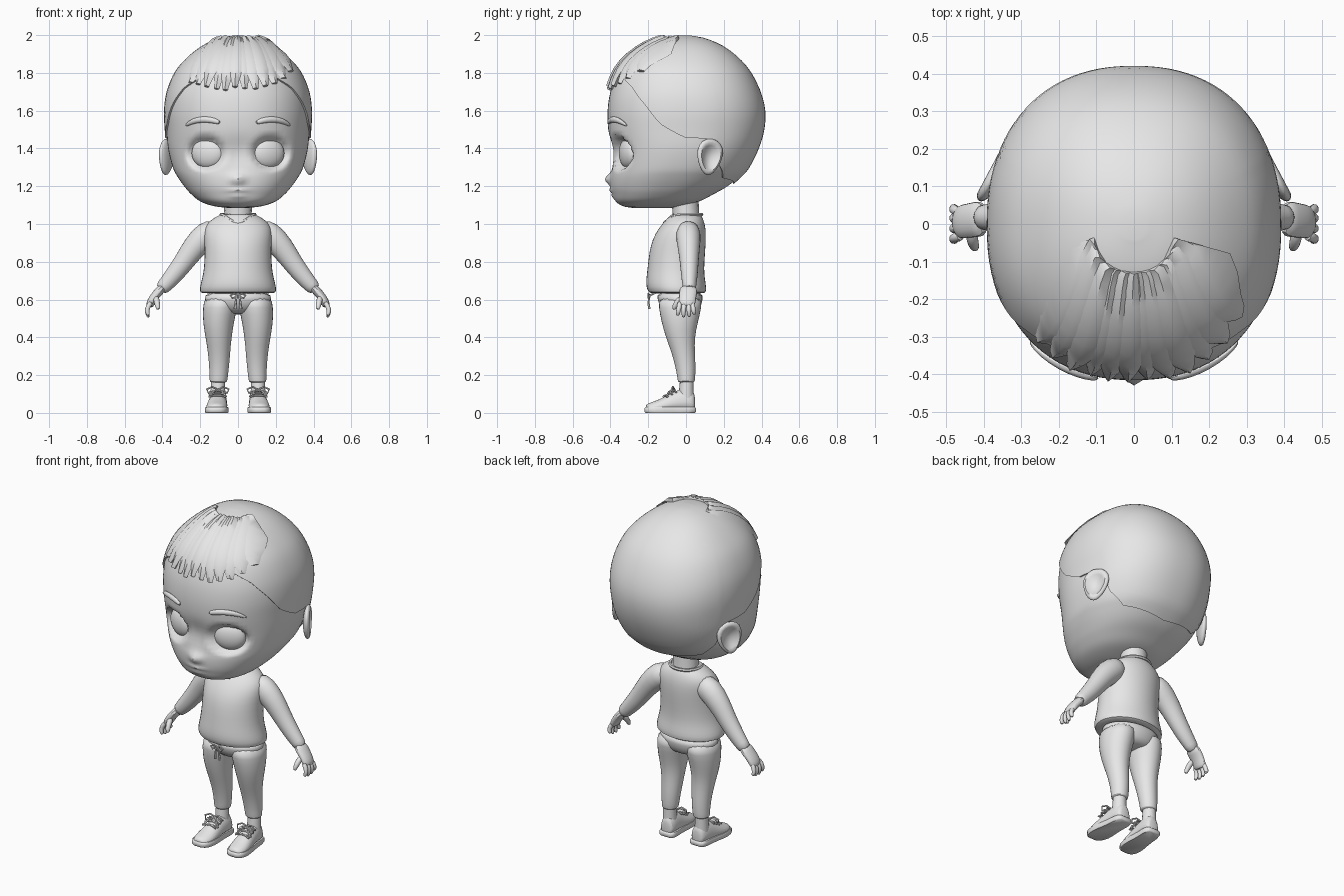
import bpy, bmesh, math
from mathutils import Vector, Matrix

if "Cube" in bpy.data.objects:
    bpy.data.objects.remove(bpy.data.objects["Cube"])

clay = bpy.data.materials.new("plain grey")
clay.diffuse_color = (0.8, 0.8, 0.8, 1)
clay.use_nodes = True
clay.node_tree.nodes["Principled BSDF"].inputs["Base Color"].default_value = clay.diffuse_color


def finish(name, bm, pair=False, sub=0):
    bmesh.ops.recalc_face_normals(bm, faces=bm.faces)
    me = bpy.data.meshes.new(name)
    bm.to_mesh(me)
    bm.free()
    me.materials.append(clay)
    ob = bpy.data.objects.new(name, me)
    bpy.context.collection.objects.link(ob)
    if pair:
        ob.modifiers.new("mirror", 'MIRROR').use_mirror_merge = False
    if sub:
        m = ob.modifiers.new("subdivide", 'SUBSURF')
        m.levels = m.render_levels = sub
    return ob


def loft(name, rings, caps=(True, True), **kw):
    bm = bmesh.new()
    rows = [[bm.verts.new(p) for p in r] for r in rings]
    n = len(rows[0])
    for a, b in zip(rows, rows[1:]):
        for i in range(n):
            bm.faces.new((a[i], a[(i + 1) % n], b[(i + 1) % n], b[i]))
    for use, r in zip(caps, (rows[0], rows[-1])):
        if use:
            bm.faces.new(r)
    return finish(name, bm, **kw)


def stack(name, table, n=16, **kw):
    """Elliptical rings: z, centre x, half width, front y, back y."""
    rings = []
    for z, cx, rx, yf, yb in table:
        rings.append([(cx + rx * math.sin(a), (yf + yb) / 2 + (yb - yf) / 2 * math.cos(a), z)
                      for a in (2 * math.pi * i / n for i in range(n))])
    return loft(name, rings, **kw)


def tube(name, path, radii, n=8, flat=1.0, **kw):
    """Round tube along a path; flat scales the thickness across y."""
    pts = [Vector(p) for p in path]
    rings = []
    for i, p in enumerate(pts):
        t = (pts[min(i + 1, len(pts) - 1)] - pts[max(i - 1, 0)]).normalized()
        u = t.cross(Vector((0, 1, 0))).normalized()
        v = u.cross(t)
        rings.append([p + radii[i] * (u * math.cos(a) + v * flat * math.sin(a))
                      for a in (2 * math.pi * k / n for k in range(n))])
    return loft(name, rings, **kw)


# Head profile: z, half width, front y, back y
HEAD = [(1.085, .05, -.28, -.08), (1.095, .13, -.335, -.03), (1.12, .20, -.372, .07),
        (1.16, .25, -.388, .15), (1.2, .285, -.398, .22), (1.25, .32, -.40, .28),
        (1.3, .345, -.395, .325), (1.4, .37, -.395, .375), (1.5, .378, -.412, .405),
        (1.6, .382, -.415, .41), (1.7, .368, -.40, .385), (1.8, .326, -.362, .335),
        (1.875, .262, -.30, .27), (1.935, .185, -.215, .19), (1.972, .105, -.125, .105),
        (1.987, .03, -.04, .03)]
LAST = len(HEAD) - 1
POW = 2.25


def profile(t):
    i = min(int(t), LAST - 1)
    f = t - i
    p0, p1, p2, p3 = (HEAD[max(0, min(LAST, i + k))] for k in (-1, 0, 1, 2))
    return [b + .5 * f * (c - a + f * (2 * a - 5 * b + 4 * c - d + f * (3 * (b - c) + d - a)))
            for a, b, c, d in zip(p0, p1, p2, p3)]


def level(z):
    lo, hi = 0.0, float(LAST)
    for _ in range(24):
        mid = (lo + hi) / 2
        lo, hi = (mid, hi) if profile(mid)[0] < z else (lo, mid)
    return lo


def head_point(t, ang):
    """Angle 0 is the front, growing toward +x."""
    z, a, yf, yb = profile(t)
    s, c = math.sin(ang), math.cos(ang)
    x = a * math.copysign(abs(s) ** (2 / POW), s)
    y = (yf + yb) / 2 - (yb - yf) / 2 * math.copysign(abs(c) ** (2 / POW), c)
    return Vector((x, y, z))


def lift(p, d):
    return p + (p - Vector((0, 0, 1.55))).normalized() * d


def face_point(x, z, d=0.0):
    _, a, yf, yb = profile(level(z))
    r = min(abs(x) / a, .985)
    y = (yf + yb) / 2 - (yb - yf) / 2 * (1 - r ** POW) ** (1 / POW)
    return lift(Vector((math.copysign(r * a, x), y, z)), d)


def bump(x, z, cx, cz, rx, rz):
    return math.exp(-((x - cx) / rx) ** 2 - ((z - cz) / rz) ** 2)


# Head with eye sockets, nose and lips
rings = []
for j in range(LAST * 4 + 1):
    ring = []
    for i in range(96):
        p = head_point(j / 4, 2 * math.pi * i / 96)
        if p.y < -.1:
            x, z = abs(p.x), p.z
            socket = ((x - .172) / .105) ** 2 + ((z - 1.375) / .095) ** 2
            dy = .055 * max(0, min(1, 1.7 * (1 - socket)))
            dy += .016 * bump(x, z, 0, 1.37, .07, .07)
            dy -= .03 * bump(x, z, 0, 1.237, .032, .028)
            dy -= .012 * bump(x, z, 0, 1.178, .05, .012) + .010 * bump(x, z, 0, 1.148, .04, .012)
            p.y += dy
        ring.append(p)
    rings.append(ring)
loft("head", rings)

# Eyeballs
bm = bmesh.new()
eye = face_point(.172, 1.375)
bmesh.ops.create_uvsphere(bm, u_segments=24, v_segments=14, radius=1, matrix=
    Matrix.Translation(eye + Vector((-.012, .055, 0))) @ Matrix.Rotation(math.radians(20), 4, 'Z')
    @ Matrix.Diagonal((.09, .042, .08, 1)))
finish("eye", bm, pair=True)

# Eyebrows
brow = [(.092, 1.535), (.125, 1.548), (.17, 1.555), (.22, 1.550), (.255, 1.535), (.275, 1.52)]
tube("eyebrow", [face_point(x, z, .004) for x, z in brow],
     [.010, .017, .018, .017, .013, .006], flat=.8, pair=True, sub=1)

# Ears: dished ovals leaning out and back
bm = bmesh.new()
bmesh.ops.create_uvsphere(bm, u_segments=20, v_segments=14, radius=1)
for v in bm.verts:
    r = math.hypot(v.co.x, v.co.y)
    if v.co.z > 0:
        v.co.z -= 1.5 * max(0, 1 - (r / .8) ** 2)
    v.co.x *= 1 + .25 * v.co.y
place = (Matrix.Translation((.378, .125, 1.355)) @ Matrix.Rotation(math.radians(28), 4, 'Z')
         @ Matrix.Rotation(math.radians(90), 4, 'Y') @ Matrix.Rotation(math.radians(90), 4, 'Z'))
bmesh.ops.transform(bm, verts=bm.verts, matrix=place @ Matrix.Rotation(math.radians(-8), 4, 'Z')
                    @ Matrix.Diagonal((.073, .097, .026, 1)))
finish("ear", bm, pair=True)

# Hair cap: rises from a hairline given as (degrees from front, z)
LINE = [(0, 1.78), (30, 1.78), (48, 1.72), (62, 1.63), (74, 1.53), (90, 1.46),
        (112, 1.45), (118, 1.33), (135, 1.25), (180, 1.22)]


def hairline(deg):
    deg = min(deg, 360 - deg)
    for (a, za), (b, zb) in zip(LINE, LINE[1:]):
        if deg <= b:
            return za + (zb - za) * (deg - a) / (b - a)


SEG, ROWS = 96, 26
starts = [level(hairline(360 * i / SEG)) for i in range(SEG)]
rings = []
for j in range(-1, ROWS + 1):
    f = max(j, 0) / ROWS
    rings.append([lift(head_point(s + (LAST - s) * f, 2 * math.pi * i / SEG), -.006 if j < 0 else .010)
                  for i, s in enumerate(starts)])
loft("hair_cap", rings, caps=(False, True))

# Fringe: tapered strands combed forward (root x, tip x, tip z, half width)
STRANDS = [(-.10, -.245, 1.745, .036), (-.085, -.205, 1.735, .036), (-.06, -.160, 1.722, .036),
           (-.045, -.110, 1.712, .034), (-.02, -.065, 1.705, .036), (0, -.015, 1.72, .036),
           (.01, .035, 1.715, .038), (.03, .09, 1.712, .040), (.05, .14, 1.725, .040),
           (.07, .19, 1.74, .042), (.09, .235, 1.765, .040), (.10, .270, 1.80, .036)]
for k, (x0, x1, z1, w) in enumerate(STRANDS):
    rings = []
    up = .004 * (k % 3)
    for i in range(10):
        s = i / 9
        x = x0 + (x1 - x0) * s
        z = z1 + (1.972 - z1) * math.cos(s * math.pi / 2)
        hw = w * (min(1, .35 + 1.3 * s) if s < .75 else 1 - 2.6 * (s - .75))
        rings.append([face_point(x - hw, z, .009 + up), face_point(x, z, .023 + up),
                      face_point(x + hw, z, .009 + up), face_point(x, z, -.004)])
    loft("fringe_strand", rings)

# Neck, shirt and collar
stack("neck", [(.98, 0, .085, -.07, .08), (1.05, 0, .072, -.07, .07), (1.16, 0, .078, -.08, .065)])
stack("shirt", [(.632, 0, .185, -.18, .095), (.636, 0, .205, -.20, .108), (.665, 0, .205, -.213, .110),
                (.71, 0, .193, -.213, .102), (.76, 0, .182, -.206, .097), (.85, 0, .178, -.197, .103),
                (.92, 0, .182, -.18, .108), (.98, 0, .182, -.145, .106), (1.02, 0, .150, -.11, .095),
                (1.045, 0, .105, -.085, .082), (1.055, 0, .082, -.075, .072)], n=20, sub=1)
collar = []
for i in range(24):
    a = 2 * math.pi * i / 24
    dip = .045 * max(0, -math.cos(a)) ** 4
    c = Vector((.09 * math.sin(a), .083 * math.cos(a) - dip * .7, 1.05 - dip))
    out = Vector((math.sin(a), math.cos(a), 0))
    collar.append([c + out * .009 * math.cos(b) + Vector((0, 0, .009 * math.sin(b)))
                   for b in (k * math.pi / 3 for k in range(6))])
loft("collar", collar + collar[:1], caps=(False, False))

# Sleeves and cuffs
tube("sleeve", [(.10, .01, .975), (.165, .012, .948), (.235, .015, .875), (.285, .017, .80),
                (.34, .018, .728), (.39, .018, .672), (.412, .018, .650)],
     [.06, .078, .066, .056, .050, .041, .036], n=12, flat=.92, pair=True, sub=1)

# Hands: palm, four fingers, thumb
tube("palm", [(.395, .015, .668), (.422, .012, .64), (.447, .008, .61), (.464, .005, .58), (.47, .003, .56)],
     [.026, .025, .024, .024, .018], n=10, flat=2.0, pair=True, sub=1)
for k, (y, tip) in enumerate([(-.036, .513), (-.011, .502), (.014, .505), (.036, .52)]):
    tube("finger", [(.458, y * .9, .59), (.478, y, .56), (.483, y * 1.15, .535), (.472, y * 1.25, tip)],
         [.015, .014, .0135, .009], pair=True, sub=1)
tube("thumb", [(.435, -.015, .615), (.430, -.045, .59), (.425, -.060, .565), (.422, -.066, .545)],
     [.018, .017, .015, .009], pair=True, sub=1)

# Trousers
stack("trouser_hips", [(.52, 0, .10, -.09, .05), (.55, 0, .165, -.135, .078), (.60, 0, .182, -.155, .092),
                       (.645, 0, .182, -.16, .095)], sub=1)
stack("trouser_leg", [(.62, .09, .09, -.15, .09), (.56, .095, .093, -.147, .085), (.48, .104, .084, -.132, .065),
                      (.40, .103, .070, -.108, .047), (.32, .10, .060, -.078, .048), (.25, .10, .054, -.058, .052),
                      (.19, .102, .049, -.047, .050), (.165, .104, .048, -.045, .048),
                      (.16, .104, .038, -.035, .040)], pair=True, sub=1)

# Waist drawstring
for s in (-1, 1):
    tube("drawstring_end", [(0, -.165, .635), (.008 * s, -.195, .62), (.012 * s, -.198, .585), (.016 * s, -.195, .55)],
         [.006, .006, .006, .008], n=6)
    tube("drawstring_loop", [(0, -.19, .62), (.02 * s, -.2, .632), (.04 * s, -.2, .622), (.03 * s, -.2, .608),
                             (0, -.192, .616)], [.005] * 5, n=6)

# Ankles
stack("ankle", [(.08, .106, .040, -.04, .042), (.13, .106, .038, -.036, .04), (.19, .105, .036, -.03, .04)], pair=True)

# Shoes: y, half width, height
SHOE = [(.048, .028, .085), (.040, .042, .118), (.01, .049, .130), (-.03, .050, .128), (-.07, .053, .108),
        (-.11, .058, .088), (-.15, .060, .068), (-.185, .053, .056), (-.205, .040, .048), (-.214, .022, .038)]


def foot_x(y):
    return .104 - .06 * y


rings = []
for y, w, h in SHOE:
    arc = [math.pi * i / 10 for i in range(11)]
    rings.append([(foot_x(y) + w * math.cos(a), y, .012 + (h - .012) * math.sin(a) ** .7) for a in arc])
loft("shoe_upper", rings, pair=True, sub=1)
outline = [(w, y) for y, w, h in SHOE] + [(-w, y) for y, w, h in reversed(SHOE)]
loft("shoe_sole", [[(foot_x(y) + x * k, -.083 + (y + .083) * k, z) for x, y in outline]
                   for z, k in ((0, 1.0), (.006, 1.045), (.024, 1.045), (.03, 1.0))], pair=True)

# Laces: crossing bars and a bow
for y, z in ((-.062, .116), (-.085, .105), (-.108, .093)):
    for s in (-1, 1):
        tube("lace_bar", [(foot_x(y) + x, y - s * x * .25, z - 3.5 * x * x) for x in (-.045, -.02, 0, .02, .045)],
             [.005] * 5, n=6, pair=True)
for s in (-1, 1):
    tube("lace_bow", [(.107 + s * x, y, z) for x, y, z in
                      ((0, -.06, .122), (.03, -.07, .138), (.058, -.075, .125), (.05, -.085, .105), (0, -.068, .118))],
         [.005] * 5, n=6, pair=True)
    tube("lace_end", [(.107, -.062, .122), (.107 + s * .025, -.09, .112), (.107 + s * .045, -.105, .085)],
         [.005] * 3, n=6, pair=True)

# Smooth shading, keeping hard edges
bpy.ops.object.select_all(action='SELECT')
bpy.context.view_layer.objects.active = bpy.context.selected_objects[0]
bpy.ops.object.shade_smooth_by_angle(angle=math.radians(50))
